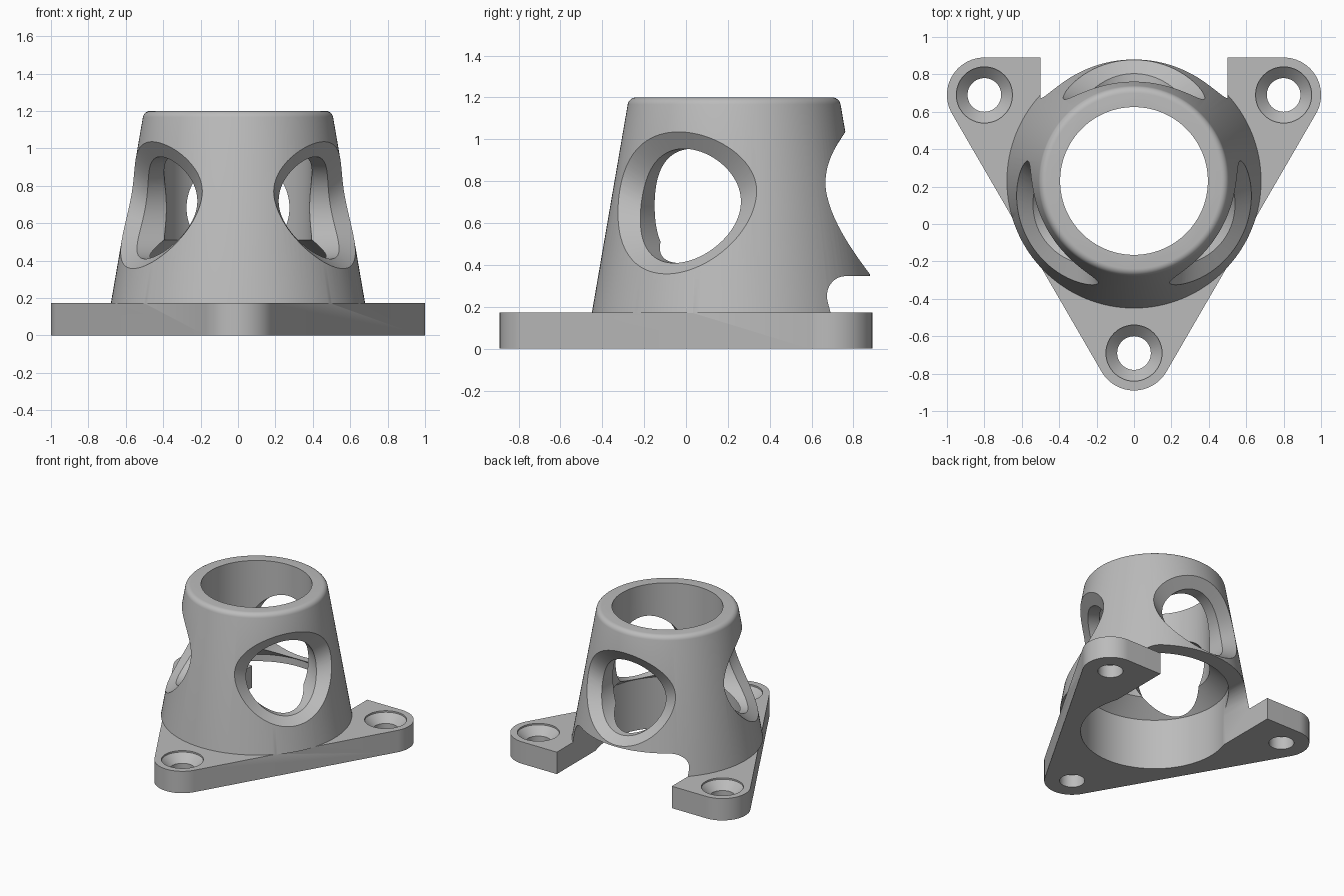
import bpy, bmesh
from math import sin, cos, pi, radians, sqrt
from mathutils import Vector, Matrix

cube = bpy.data.objects.get("Cube")
if cube:
    bpy.data.objects.remove(cube)

AXIS_Y = 0.23      # tower axis
PLATE = 0.172      # plate thickness
HEIGHT = 1.2
SEG = 128
HOLES = [(-0.8, 0.69), (0, -0.69), (0.8, 0.69)]   # counter-clockwise

grey = bpy.data.materials.new("light_grey")
grey.use_nodes = True
grey.diffuse_color = (0.5, 0.5, 0.5, 1)
grey.node_tree.nodes["Principled BSDF"].inputs["Base Color"].default_value = (0.5, 0.5, 0.5, 1)


def loft(name, rings, matrix=Matrix()):
    """Closed solid through rings that have equal point counts."""
    bm = bmesh.new()
    loops = [[bm.verts.new(matrix @ Vector(p)) for p in ring] for ring in rings]
    n = len(loops[0])
    for a, b in zip(loops, loops[1:]):
        for i in range(n):
            j = (i + 1) % n
            bm.faces.new((a[i], a[j], b[j], b[i]))
    bm.faces.new(loops[0])
    bm.faces.new(loops[-1])
    bmesh.ops.recalc_face_normals(bm, faces=bm.faces)
    if bm.calc_volume(signed=True) < 0:
        bmesh.ops.reverse_faces(bm, faces=bm.faces)
    mesh = bpy.data.meshes.new(name)
    bm.to_mesh(mesh)
    bm.free()
    mesh.materials.append(grey)
    obj = bpy.data.objects.new(name, mesh)
    bpy.context.collection.objects.link(obj)
    return obj


def lathe(name, profile, x, y, seg=SEG):
    angles = [2 * pi * i / seg for i in range(seg)]
    return loft(name, [[(x + r * cos(a), y + r * sin(a), z) for a in angles]
                       for r, z in profile])


def combine(target, other, operation):
    mod = target.modifiers.new(operation.title(), "BOOLEAN")
    mod.operation = operation
    mod.solver = "EXACT"
    mod.object = other
    bpy.context.view_layer.objects.active = target
    bpy.ops.object.modifier_apply(modifier=mod.name)
    bpy.data.objects.remove(other)


def arc(cx, cy, r, start, end, steps):
    return [(cx + r * cos(radians(start + (end - start) * i / steps)),
             cy + r * sin(radians(start + (end - start) * i / steps)))
            for i in range(steps + 1)]


def cone_radius(z):
    return 0.68 - 0.173 * (z - PLATE)


# Rounded triangular plate
outline = []
for (x, y), start in zip(HOLES, (90, 210, 330)):
    outline += arc(x, y, 0.2, start, start + 120, 24)
mount = loft("flanged_mount", [[(x, y, z) for x, y in outline] for z in (0, PLATE)])

# Tapered tower with a rounded top rim
rim = 0.04
profile = [(0.6, 0.1), (0.6, PLATE - 0.002), (cone_radius(PLATE), PLATE - 0.002)]
profile += arc(cone_radius(HEIGHT - rim) - rim, HEIGHT - rim, rim, 10, 90, 6)
combine(mount, lathe("tower", profile, 0, AXIS_Y), "UNION")

# Stepped bore
bore = [(0.53, -0.1), (0.53, 0.4), (0.395, 0.51), (0.395, 1.3)]
combine(mount, lathe("bore_cutter", bore, 0, AXIS_Y), "DIFFERENCE")

# Rear slot with rounded upper corners
right = arc(0.38, 0.226, 0.12, 0, 90, 10)
slot = [(0.5, -0.1)] + right + [(-x, z) for x, z in reversed(right)] + [(-0.5, -0.1)]
combine(mount, loft("slot_cutter", [[(x, y, z) for x, z in slot] for y in (AXIS_Y, 1.2)]),
        "DIFFERENCE")


# Three round windows, each with a wide bevel on the outside
def window_rings(steps=96):
    deep, throat, flare, far = [], [], [], []
    for i in range(steps):
        t = 2 * pi * i / steps
        c, s = cos(t), sin(t)
        w, z = 0.275 * c, 0.682 + 0.273 * s
        r = cone_radius(z) - 0.065 - 0.03 * c * c
        inner = Vector((w, sqrt(r * r - w * w), z))
        w, z = 0.379 * c, 0.73 + (0.305 if s > 0 else 0.373) * s
        r = cone_radius(z)
        outer = Vector((w, sqrt(r * r - w * w), z))
        wide = inner + (outer - inner) * 1.3
        deep.append((inner.x, 0.1, inner.z))
        throat.append(inner)
        flare.append(wide)
        far.append((wide.x, 1.2, wide.z))
    return [deep, throat, flare, far]


for turn in (0, 120, 240):
    place = Matrix.Translation((0, AXIS_Y, 0)) @ Matrix.Rotation(radians(turn), 4, "Z")
    combine(mount, loft("window_cutter", window_rings(), place), "DIFFERENCE")

# Countersunk screw holes
sink = [(0.09, -0.1), (0.09, 0.1), (0.15, PLATE - 0.012), (0.15, 0.3)]
for x, y in HOLES:
    combine(mount, lathe("screw_hole_cutter", sink, x, y, 48), "DIFFERENCE")

# Smooth shading with crisp edges
bpy.ops.object.select_all(action="DESELECT")
mount.select_set(True)
bpy.context.view_layer.objects.active = mount
bpy.ops.object.shade_smooth_by_angle(angle=radians(25))
